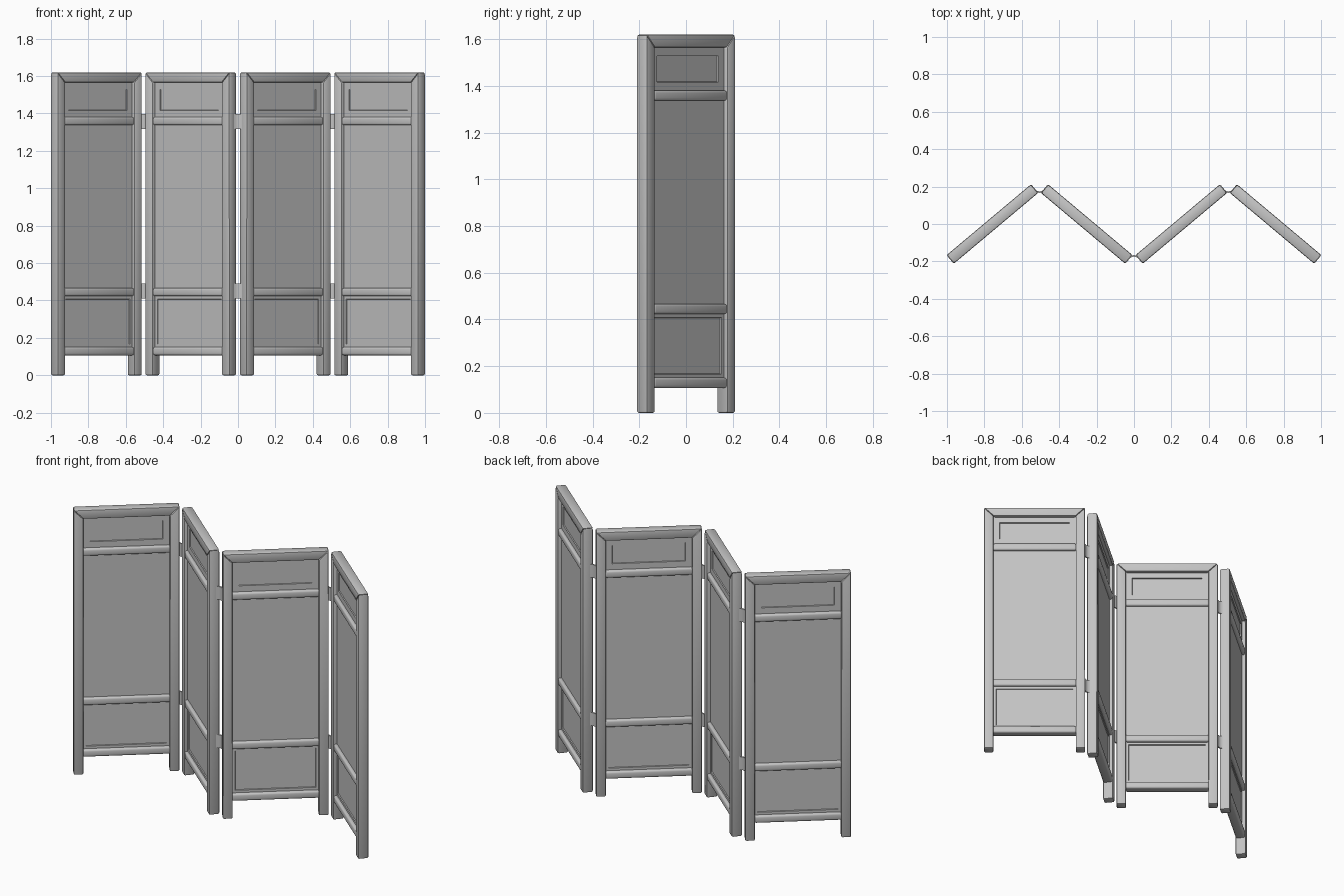
import bpy, bmesh, math
from mathutils import Matrix

if "Cube" in bpy.data.objects:
    bpy.data.objects.remove(bpy.data.objects["Cube"])

W, T, H = 0.295, 0.06, 1.62      # half width, thickness, height of one leaf
S = 0.055                        # stile and top rail width
IN = W - S                       # half width of the opening

gray = bpy.data.materials.new("gray_paint")
gray.diffuse_color = (0.55, 0.55, 0.55, 1)
gray.use_nodes = True
gray.node_tree.nodes["Principled BSDF"].inputs["Base Color"].default_value = gray.diffuse_color


def finish(name, bm, matrix, bevel=0.0, segments=2):
    bmesh.ops.recalc_face_normals(bm, faces=bm.faces)
    if bevel:
        bmesh.ops.bevel(bm, geom=bm.edges[:], offset=bevel, segments=segments,
                        profile=0.5, affect='EDGES')
    mesh = bpy.data.meshes.new(name)
    bm.to_mesh(mesh)
    bm.free()
    mesh.materials.append(gray)
    ob = bpy.data.objects.new(name, mesh)
    bpy.context.collection.objects.link(ob)
    ob.matrix_world = matrix
    bpy.context.view_layer.objects.active = ob
    ob.select_set(True)
    bpy.ops.object.shade_smooth_by_angle(angle=math.radians(35))
    ob.select_set(False)


def prism(points, vector):
    """Closed outline swept along a vector."""
    bm = bmesh.new()
    face = bm.faces.new([bm.verts.new(p) for p in points])
    ext = bmesh.ops.extrude_face_region(bm, geom=[face])
    verts = [g for g in ext["geom"] if isinstance(g, bmesh.types.BMVert)]
    bmesh.ops.translate(bm, verts=verts, vec=vector)
    return bm


def slab(points, thick):
    """Outline in x, z centred on y = 0."""
    return prism([(x, -thick / 2, z) for x, z in points], (0, thick, 0))


def rect(z0, z1, half):
    return [(-half, z0), (half, z0), (half, z1), (-half, z1)]


def leaf(matrix):
    # Mitred outer frame
    for side, s in (("left", -1), ("right", 1)):
        outline = [(s * W, 0), (s * IN, 0), (s * IN, H - S), (s * W, H)]
        finish(side + "_stile", slab(outline, T), matrix, 0.008)
    finish("top_rail", slab([(-IN, H - S), (IN, H - S), (W, H), (-W, H)], T), matrix, 0.008)
    # Rounded cross rails
    for name, z0, z1 in (("bottom_rail", 0.107, 0.151),
                         ("lower_rail", 0.423, 0.467),
                         ("upper_rail", 1.337, 1.381)):
        finish(name, slab(rect(z0, z1, IN + 0.004), T - 0.003), matrix, 0.011, 3)
    # Thin boards, two of them with a sunken field on both sides
    for name, z0, z1, margin in (("lower_board", 0.148, 0.426, 0.026),
                                 ("main_board", 0.464, 1.340, 0),
                                 ("upper_board", 1.378, 1.568, 0.055)):
        bm = slab(rect(z0, z1, IN + 0.003), 0.02)
        bmesh.ops.recalc_face_normals(bm, faces=bm.faces)
        if margin:
            broad = [f for f in bm.faces if abs(f.normal.y) > 0.9]
            bmesh.ops.inset_individual(bm, faces=broad, thickness=margin)
            bmesh.ops.inset_individual(bm, faces=broad, thickness=0.002, depth=-0.006)
        finish(name, bm, matrix)


# Four leaves in a zigzag
for x, turn in ((-0.757, 40), (-0.253, -40), (0.253, 40), (0.757, -40)):
    leaf(Matrix.Translation((x, 0, 0)) @ Matrix.Rotation(math.radians(turn), 4, 'Z'))

# Folded hinges on the outer side of each joint
half = [(0, 0.174), (0.014, 0.178), (0.036, 0.192), (0.030, 0.180), (0.014, 0.169), (0, 0.166)]
profile = half + [(-x, y) for x, y in half[-2:0:-1]]
for x, side in ((-0.505, 1), (0, -1), (0.505, 1)):
    for z in (0.41, 1.317):
        points = [(x + px, side * py, z) for px, py in profile]
        finish("hinge", prism(points, (0, 0, 0.08)), Matrix.Identity(4))
